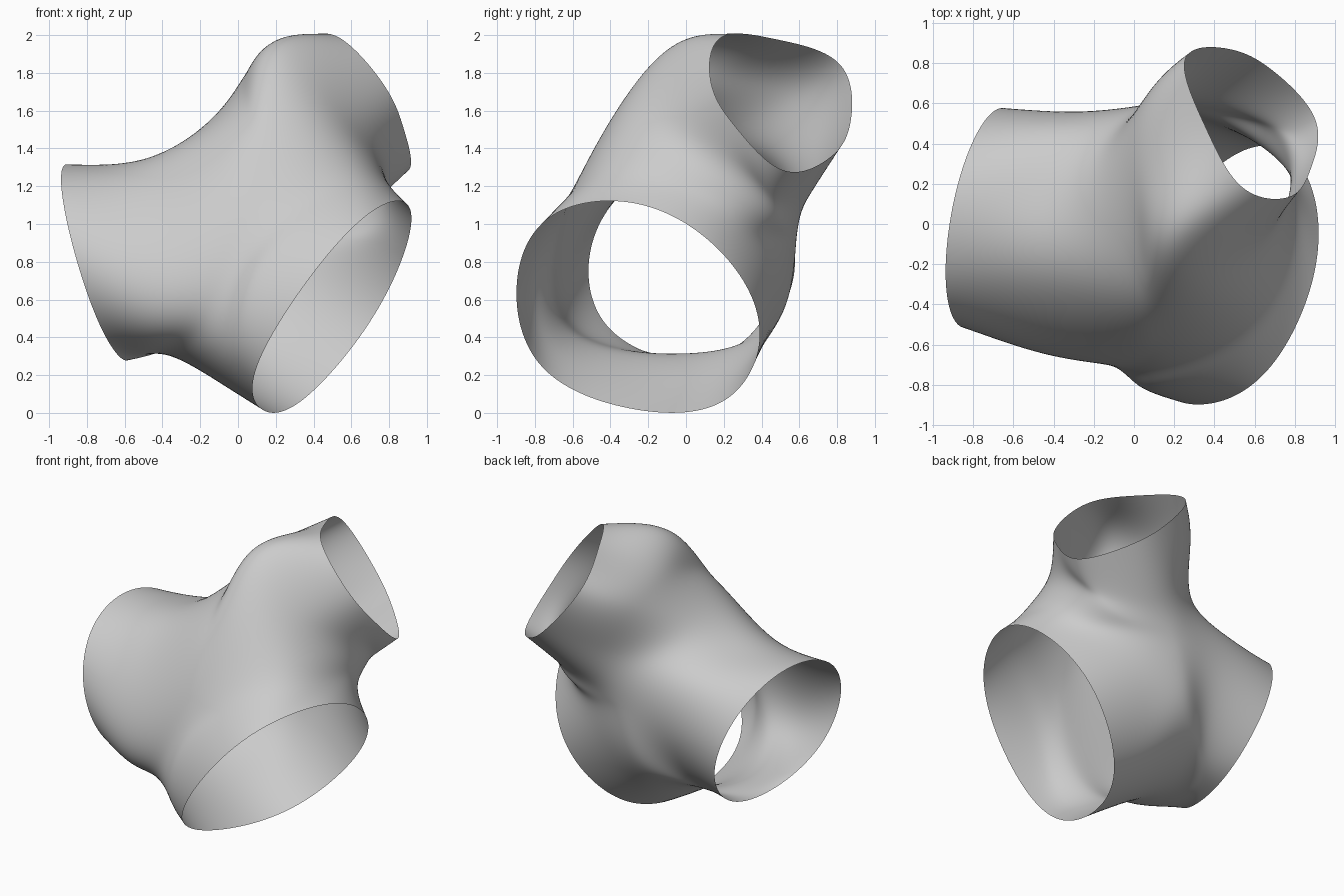
import bpy, bmesh
from math import cos, sin, pi, radians
from mathutils import Vector as V

cube = bpy.data.objects.get("Cube")
if cube:
    bpy.data.objects.remove(cube)

grey = bpy.data.materials.new("plain_grey")
grey.use_nodes = True
colour = (0.6, 0.6, 0.6, 1)
grey.diffuse_color = colour
grey.node_tree.nodes["Principled BSDF"].inputs["Base Color"].default_value = colour

SIDES = 8
front = V((-.23, -.95, .19))

# Mouths of the three tubes: centre, outward axis, twist, radius at each eighth turn
mouths = {
    "left": (V((-.755, .02, .80)), V((-.94, .17, -.29)).normalized(), 0,
             (.54, .54, .54, .55, .57, .57, .54, .555)),
    "low": (V((.515, -.255, .565)), V((.783, -.295, -.548)).normalized(), 0,
            (.67, .73, .67, .70, .675, .64, .66, .68)),
    "high": (V((.625, .50, 1.635)), V((.695, .44, .57)).normalized(), -22.5,
             (.48, .405, .366, .448, .391, .413, .53, .435)),
}

# Where tubes meet: front pole, back pole and the seams between neighbours
front_pole, back_pole = V((.10, -.63, 1.10)), V((.12, .585, .93))
seams = {
    ("left", "high"): [(-.03, -.28, 1.55), (-.20, .20, 1.48), (-.06, .53, 1.28)],
    ("high", "low"): [(.62, -.34, 1.36), (.78, .22, 1.20), (.60, .49, 1.0)],
    ("low", "left"): [(-.20, -.62, .43), (-.35, -.05, .30), (-.08, .45, .45)],
}
# Neck points that leave the straight run of a tube
shaped = {
    ("high", 0): V((.20, -.15, 1.88)),
    ("high", 1): V((.58, -.14, 1.58)),
    ("high", 6): V((.04, .59, 1.68)),
    ("high", 7): V((.05, .15, 1.81)),
    ("left", 0): V((-.42, -.61, .85)),
    ("left", 1): V((-.45, -.28, 1.28)),
    ("left", 2): V((-.50, .13, 1.33)),
    ("left", 6): V((-.50, -.02, .305)),
    ("left", 7): V((-.45, -.55, .43)),
    ("low", 0): V((.15, -.79, .82)),
    ("low", 1): V((-.03, -.71, .33)),
    ("low", 6): V((.82, -.02, 1.16)),
    ("low", 7): V((.64, -.54, 1.19)),
}


def limit_point(vert):
    """Where a cage vertex ends up on the subdivided skin."""
    if vert.is_boundary:
        ends = [e.other_vert(vert).co for e in vert.link_edges if e.is_boundary]
        return (vert.co * 4 + ends[0] + ends[1]) / 6
    near = [e.other_vert(vert) for e in vert.link_edges]
    total = vert.co * len(near) ** 2
    for other in near:
        total = total + other.co * 4
    for face in vert.link_faces:
        for corner in face.verts:
            if corner != vert and corner not in near:
                total = total + corner.co
    return total / (len(near) * (len(near) + 5))


bm = bmesh.new()
poles = bm.verts.new(front_pole), bm.verts.new(back_pole)
seam_rings = {name: [None] * SIDES for name in mouths}
for (first, second), points in seams.items():
    line = [poles[0]] + [bm.verts.new(p) for p in points] + [poles[1]]
    for i, vert in enumerate(line):
        seam_rings[first][i] = vert
        seam_rings[second][-i % SIDES] = vert

# Each tube: rim, neck ring, seam ring
for name, (centre, axis, twist, radii) in mouths.items():
    u = (front - axis * front.dot(axis)).normalized()
    v = axis.cross(u)
    rim, neck = [], []
    for i, radius in enumerate(radii):
        a = 2 * pi * i / SIDES + radians(twist)
        edge = centre + (u * cos(a) + v * sin(a)) * radius
        seam = seam_rings[name][i].co
        straight = edge - axis * (seam - edge).length * .5
        point = shaped.get((name, i), edge.lerp(seam, .5).lerp(straight, .38))
        rim.append(bm.verts.new(edge))
        neck.append(bm.verts.new(point))
    for outer, inner in ((rim, neck), (neck, seam_rings[name])):
        for i in range(SIDES):
            j = (i + 1) % SIDES
            bm.faces.new((outer[i], outer[j], inner[j], inner[i]))

# Push the cage out until the smooth skin passes through the chosen points
goals = [(vert, vert.co.copy()) for vert in bm.verts]
for step in range(12):
    moves = [(vert, goal - limit_point(vert)) for vert, goal in goals]
    for vert, move in moves:
        vert.co += move

bmesh.ops.recalc_face_normals(bm, faces=bm.faces)
mesh = bpy.data.meshes.new("branching_tube")
bm.to_mesh(mesh)
bm.free()
tube = bpy.data.objects.new("branching_tube", mesh)
bpy.context.collection.objects.link(tube)
mesh.materials.append(grey)
mesh.shade_smooth()
subsurf = tube.modifiers.new("smooth_skin", "SUBSURF")
subsurf.levels = subsurf.render_levels = 4
